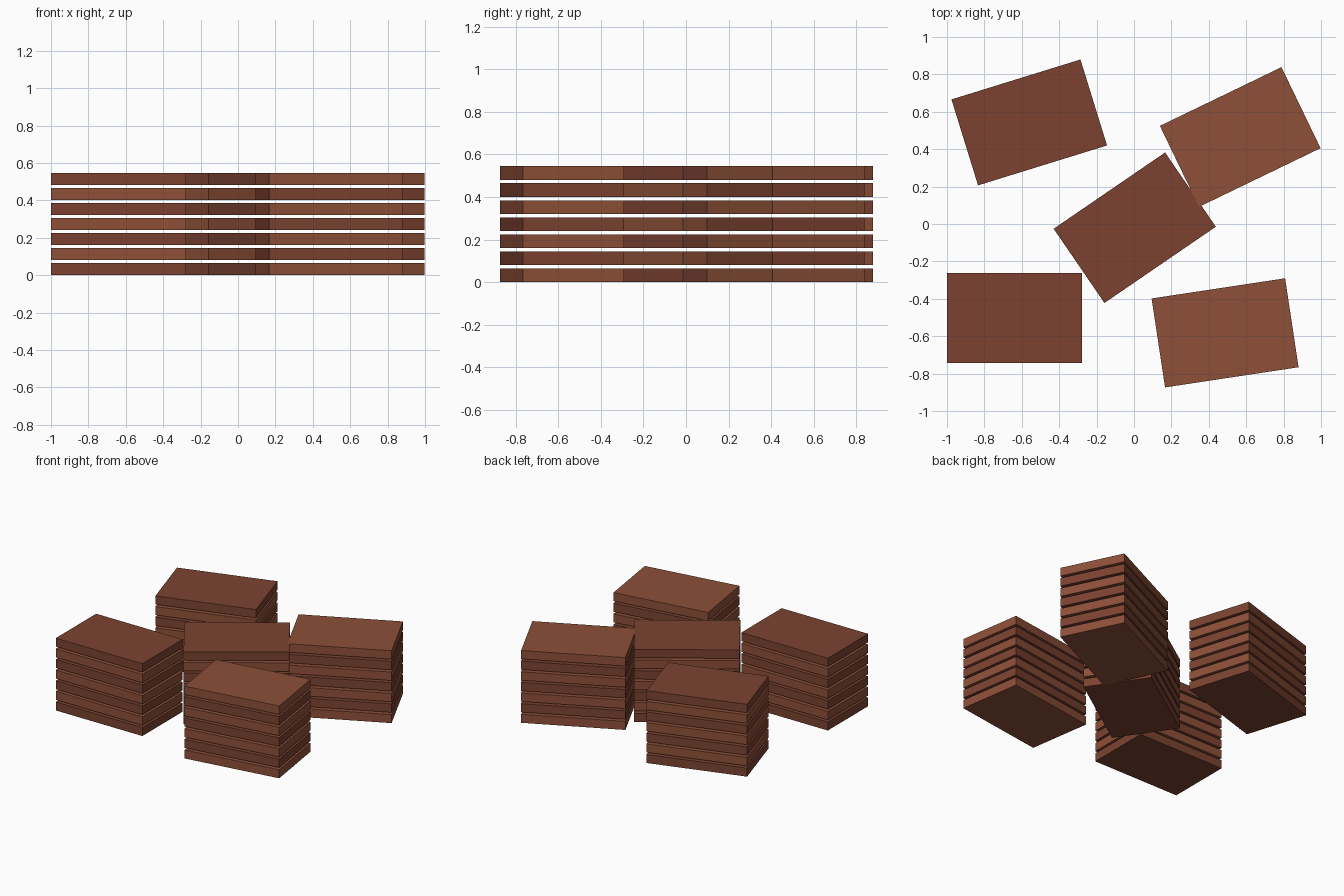
import bpy
import bmesh
from math import cos, sin
from mathutils import Matrix, Vector

if "Cube" in bpy.data.objects:
    bpy.data.objects.remove(bpy.data.objects["Cube"])

LENGTH, WIDTH, THICK, PITCH, LAYERS = 0.722, 0.481, 0.064, 0.0802, 7


def make_material(name, color):
    mat = bpy.data.materials.new(name)
    mat.diffuse_color = (*color, 1)
    mat.use_nodes = True
    mat.node_tree.nodes["Principled BSDF"].inputs["Base Color"].default_value = mat.diffuse_color
    return mat


dark = make_material("dark_clay", (0.20, 0.055, 0.030))
light = make_material("light_clay", (0.27, 0.080, 0.040))

# Stack centres; each one is turned 0.15 rad further than the previous
stacks = [
    ("front_left", -0.639, -0.502),
    ("front_right", 0.487, -0.582),
    ("back_left", -0.560, 0.543),
    ("back_right", 0.568, 0.465),
    ("centre", 0.004, -0.020),
]


def add_slab(name, location, angle, mat):
    bm = bmesh.new()
    bmesh.ops.create_cube(bm, size=1,
                          matrix=Matrix.Diagonal((LENGTH, WIDTH, THICK, 1)))
    mesh = bpy.data.meshes.new(name)
    bm.to_mesh(mesh)
    bm.free()
    mesh.materials.append(mat)
    obj = bpy.data.objects.new(name, mesh)
    obj.location = location
    obj.rotation_euler.z = angle
    bpy.context.collection.objects.link(obj)


# Seven evenly spaced slabs per stack, alternating in colour
for i, (place, x, y) in enumerate(stacks):
    for layer in range(LAYERS):
        add_slab(f"{place}_slab_{layer + 1}",
                 (x, y, THICK / 2 + layer * PITCH),
                 0.15 * i,
                 light if (i + layer) % 2 else dark)
